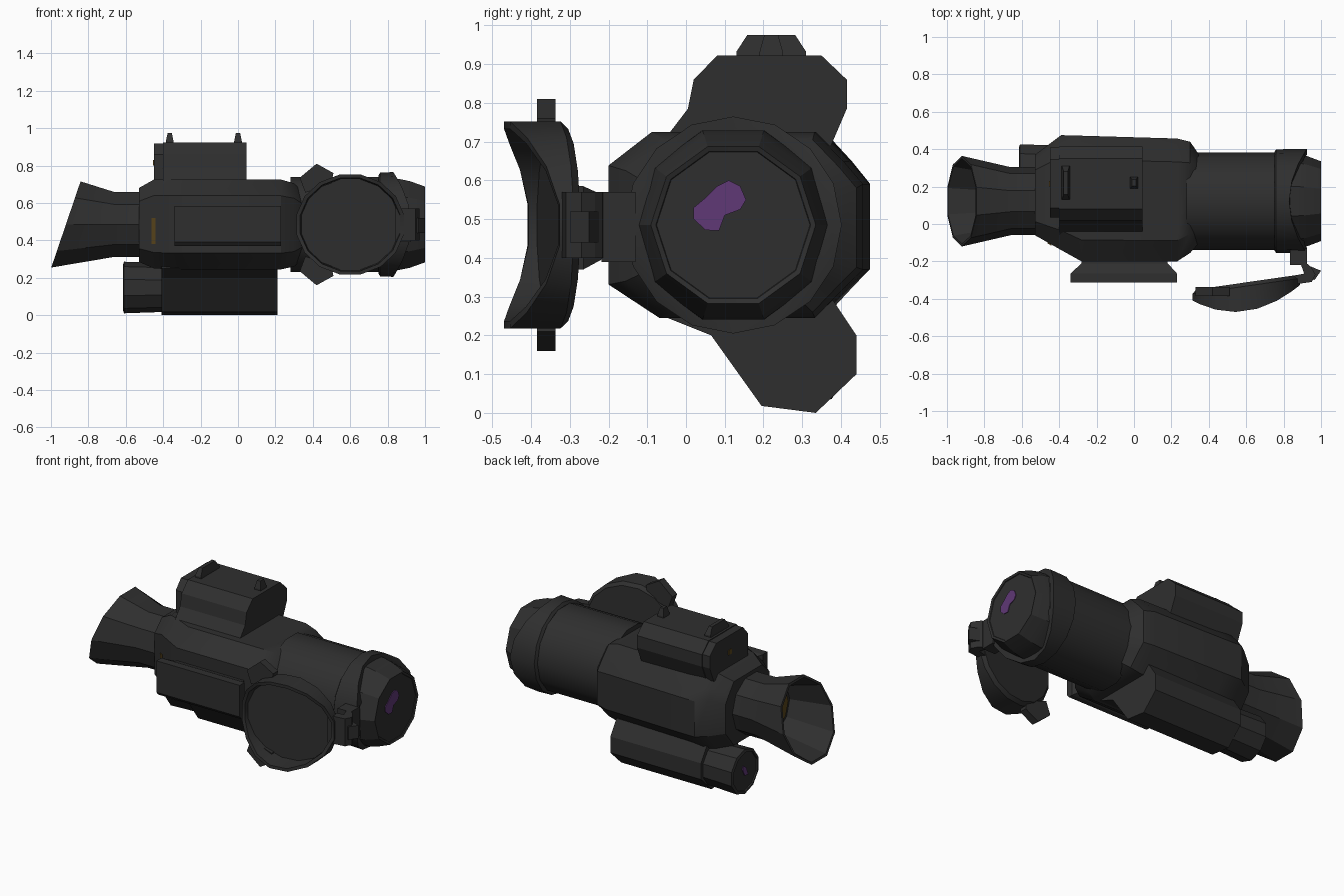
import bpy, bmesh, math
from mathutils import Vector

if "Cube" in bpy.data.objects:
    bpy.data.objects.remove(bpy.data.objects["Cube"])

CY, CZ = 0.122, 0.485          # optical axis


def material(name, rgb):
    m = bpy.data.materials.new(name)
    m.diffuse_color = (*rgb, 1)
    m.use_nodes = True
    m.node_tree.nodes["Principled BSDF"].inputs["Base Color"].default_value = m.diffuse_color
    return m


BLACK = material("matte_black", (0.028, 0.028, 0.028))
PURPLE = material("purple_coating", (0.115, 0.04, 0.18))
AMBER = material("amber_glow", (0.10, 0.058, 0.011))
PUPIL = material("pupil_black", (0.008, 0.008, 0.008))


def loft(name, rings, mat=BLACK, smooth=True, closed=False):
    """Skin equal-length rings; cap the ends, or close the loop of rings."""
    bm = bmesh.new()
    vs = [[bm.verts.new(p) for p in r] for r in rings]
    pairs = list(zip(vs, vs[1:])) + ([(vs[-1], vs[0])] if closed else [])
    for a, b in pairs:
        for i in range(len(a)):
            j = (i + 1) % len(a)
            bm.faces.new((a[i], a[j], b[j], b[i]))
    if not closed:
        bm.faces.new(vs[0])
        bm.faces.new(vs[-1])
    bmesh.ops.recalc_face_normals(bm, faces=bm.faces)
    me = bpy.data.meshes.new(name)
    bm.to_mesh(me)
    bm.free()
    me.materials.append(mat)
    ob = bpy.data.objects.new(name, me)
    bpy.context.collection.objects.link(ob)
    if smooth:
        bpy.ops.object.select_all(action='DESELECT')
        ob.select_set(True)
        bpy.context.view_layer.objects.active = ob
        bpy.ops.object.shade_smooth_by_angle(angle=math.radians(32))
    return ob


def prism(name, pts, lo, hi, axis, mat=BLACK):
    """Extrude a 2D profile along an axis between lo and hi."""
    def put(p, t):
        q = list(p)
        q.insert("xyz".index(axis), t)
        return Vector(q)
    return loft(name, [[put(p, t) for p in pts] for t in (lo, hi)], mat, False)


def box(name, x0, x1, y0, y1, z0, z1):
    return prism(name, [(x0, y0), (x1, y0), (x1, y1), (x0, y1)], z0, z1, 'z')


def ring(n, r, xf, cy=CY, cz=CZ, phase=0.0):
    """Circle about the x axis; xf is a number or a function of (angle, r)."""
    out = []
    for i in range(n):
        a = math.tau * i / n + phase
        x = xf(a, r) if callable(xf) else xf
        out.append(Vector((x, cy + r * math.cos(a), cz + r * math.sin(a))))
    return out


# main housing: one chamfered cross-section scaled along x
SEC = [(0, .18), (0, .82), (.17, 1), (.81, 1), (.925, .84), (1, .72),
       (1, .26), (.925, .16), (.81, 0), (.2, 0)]
STATIONS = [(-.53, -.06, .37, .285, .68), (-.45, -.105, .43, .25, .725),
            (-.39, -.139, .475, .247, .725), (-.28, -.2, .472, .245, .725),
            (.23, -.2, .457, .245, .725), (.30, -.155, .44, .26, .705),
            (.345, -.105, .375, .30, .66)]
loft("main_housing", [[(x, y0 + u * (y1 - y0), z0 + v * (z1 - z0)) for u, v in SEC]
                      for x, y0, y1, z0, z1 in STATIONS])

# objective tube, scalloped ring and front bezel with recessed lens
loft("objective_tube", [ring(14, .26, x) for x in (.28, .78)])
scallop = lambda a, r: .83 + .095 * math.cos(a) ** 2
loft("scalloped_ring", [ring(16, .262, .75), ring(16, .277, .76),
                        ring(16, .28, scallop), ring(16, .25, scallop)])
loft("front_bezel", [ring(10, r, x) for r, x in
                     ((.258, .80), (.256, .86), (.243, .92), (.213, 1.0), (.20, .995), (.198, .991))])
prism("lens_reflection", [(.02, .50), (.02, .53), (.05, .555), (.08, .585), (.11, .60),
                          (.14, .585), (.155, .55), (.14, .525), (.10, .51), (.085, .47), (.05, .472)],
      .992, .996, 'x', PURPLE)

# eyepiece: hollow cup with a slanted rim, amber display and pupil
slant = lambda a, r: -.92 + r * math.sin(a) * .34
loft("eyepiece_cup", [ring(10, .182, -.48), ring(10, .182, -.66), ring(10, .242, slant),
                      ring(10, .228, slant), ring(10, .165, -.68)])
loft("eyepiece_display", [ring(10, .14, x) for x in (-.688, -.678)], AMBER, False)
loft("eyepiece_pupil", [ring(8, .03, x) for x in (-.693, -.687)], PUPIL, False)
prism("side_light", [(-.462, -.097), (-.44, -.109), (-.44, -.117), (-.462, -.104)],
      .38, .52, 'z', AMBER)

# upper control box, end cap and buttons
TOP = [(-.06, .70), (.005, .785), (.02, .86), (.08, .922), (.35, .922),
       (.415, .86), (.415, .785), (.37, .68)]
prism("control_box", TOP, -.40, .045, 'x')
prism("control_end_cap", [(.035, .71), (.035, .86), (.085, .917), (.345, .917),
                          (.41, .86), (.41, .785), (.37, .69)], -.45, -.40, 'x')
prism("end_cap_light", [(.20, .80), (.23, .80), (.23, .83), (.20, .83)], -.454, -.449, 'x', AMBER)


def button(name, x, y0, y1, slope):
    def rect(h, b, z):
        return [(x - h, y0 + b, z), (x + h, y0 + b, z), (x + h, y1 - b, z), (x - h, y1 - b, z)]
    loft(name, [rect(.022, 0, .92), rect(.020, 0, .932), rect(.011, slope, .975)], smooth=False)


button("rocker_button", -.365, .13, .31, .028)
button("small_button", 0, .19, .25, .012)

# lower battery box and rear rangefinder tube
prism("battery_box", [(-.06, .25), (.065, .20), (.195, .018), (.335, 0), (.44, .10),
                      (.44, .20), (.38, .29), (.20, .35)], -.41, .21, 'x')
loft("rear_tube", [ring(10, r, x, .295, .148, math.pi / 10) for r, x in
                   ((.13, -.38), (.138, -.61), (.12, -.615), (.118, -.607))])
prism("rear_tube_reflection", [(.265, .12), (.30, .125), (.32, .165), (.315, .19), (.285, .17)],
      -.613, -.608, 'x', PURPLE)

# mounting rail on the front side
def rail(x0, x1, y, z0, z1):
    return [(x0, y, z0), (x1, y, z0), (x1, y, z1), (x0, y, z1)]


loft("mounting_rail", [rail(-.28, .18, -.19, .40, .56), rail(-.28, .18, -.21, .40, .56),
                       rail(-.34, .23, -.265, .37, .585), rail(-.34, .23, -.295, .37, .585),
                       rail(-.34, .23, -.312, .39, .585)], smooth=False)

# flipped-open lens cap: shallow tilted dish with a two-lobed rim
def cap_ring(s, depth):
    out = []
    for i in range(16):
        a = math.tau * (i + .5) / 16
        x = .60 + .293 * s * math.cos(a)
        base = -.355 + (x - .30) * .144
        out.append((x, base - depth(a), CZ + .272 * s * math.sin(a)))
    return out


lip = lambda a: .052 + .102 * math.sin(a) ** 2
loft("lens_cap", [cap_ring(.93, lambda a: 0), cap_ring(1, lambda a: .02), cap_ring(1, lip),
                  cap_ring(.93, lip), cap_ring(.91, lambda a: .035)])
for side, tag in ((1, "upper"), (-1, "lower")):
    prism("cap_tab_" + tag, [(x, CZ + side * z) for x, z in
                             ((.33, .25), (.42, .325), (.51, .275), (.50, .22), (.36, .17))],
          -.385, -.337, 'y')

# hinge between ring and cap
box("hinge_base", .835, .925, -.218, -.13, .39, .57)
prism("hinge_arm", [(.89, -.21), (.93, -.215), (.95, -.235), (.97, -.27), (.95, -.31),
                    (.84, -.325), (.84, -.28), (.91, -.265)], .40, .57, 'z')
prism("hinge_knuckle", [(.925, -.225), (.94, -.225), (1.0, -.25), (.965, -.30), (.94, -.29)],
      .44, .52, 'z')
